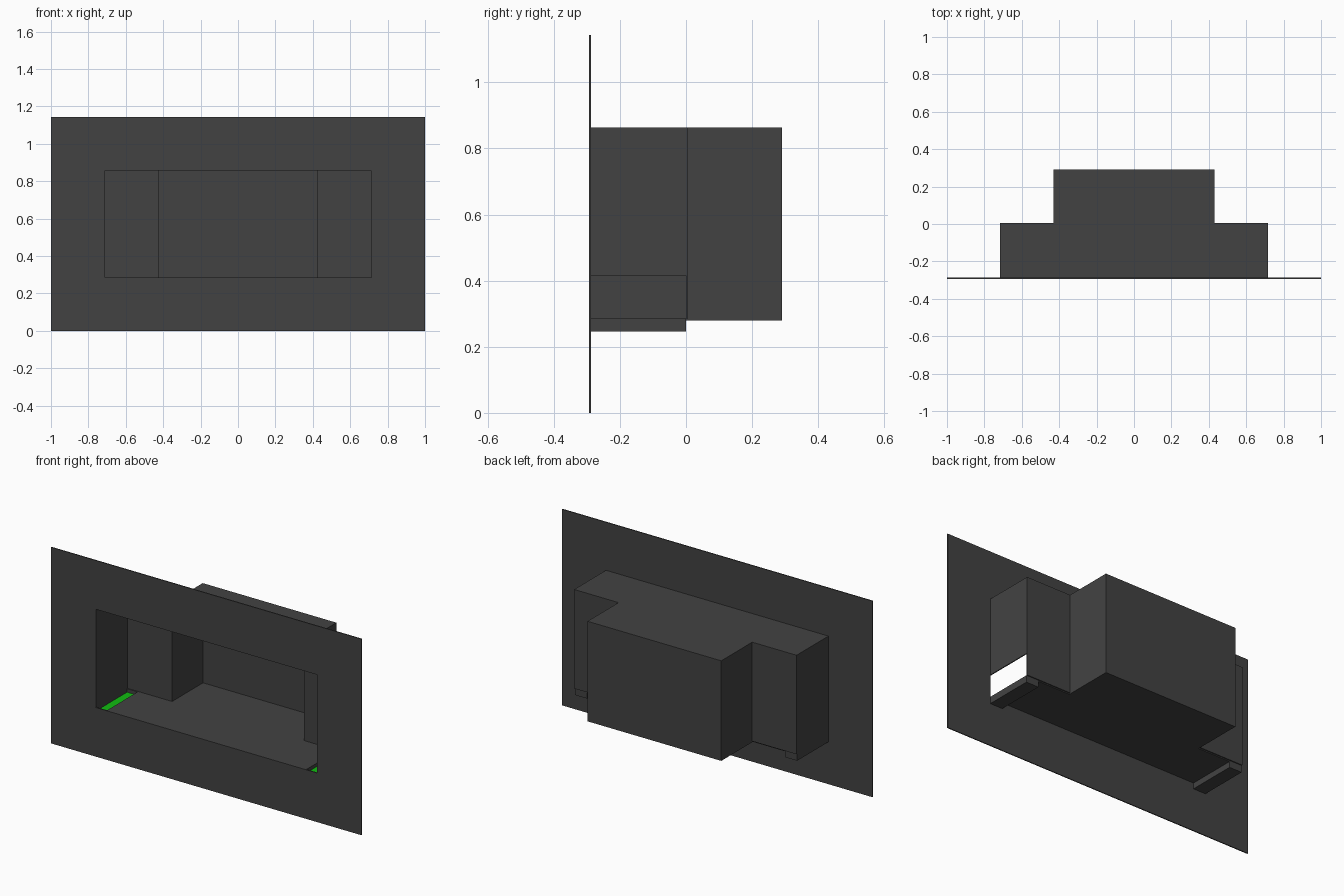
import bpy
import bmesh

cube = bpy.data.objects.get("Cube")
if cube:
    bpy.data.objects.remove(cube, do_unlink=True)

T = 0.006                       # sheet thickness
FRONT, MID, BACK = -0.29, 0.0, 0.291
WIDE, NARROW, SLOT = 0.717, 0.431, 0.643
LOW, HIGH = 0.286, 0.857        # inner floor and ceiling heights


def material(name, rgb):
    m = bpy.data.materials.new(name)
    m.use_nodes = True
    m.diffuse_color = (*rgb, 1)
    bsdf = m.node_tree.nodes["Principled BSDF"]
    bsdf.inputs["Base Color"].default_value = (*rgb, 1)
    bsdf.inputs["Roughness"].default_value = 0.8
    return m


GREY = material("dark grey", (0.055, 0.055, 0.055))
GREEN = material("bright green", (0.006, 0.5, 0.006))


def finish(name, bm, mat):
    bmesh.ops.recalc_face_normals(bm, faces=bm.faces)
    mesh = bpy.data.meshes.new(name)
    bm.to_mesh(mesh)
    bm.free()
    mesh.materials.append(mat)
    ob = bpy.data.objects.new(name, mesh)
    bpy.context.collection.objects.link(ob)
    return ob


def extrude_faces(bm, vec):
    res = bmesh.ops.extrude_face_region(bm, geom=bm.faces[:])
    verts = [g for g in res["geom"] if isinstance(g, bmesh.types.BMVert)]
    bmesh.ops.translate(bm, verts=verts, vec=vec)


def box(name, xs, ys, zs, mat=GREY):
    bm = bmesh.new()
    bmesh.ops.create_cube(bm, size=1)
    for v in bm.verts:
        v.co = [r[0] if c < 0 else r[1] for c, r in zip(v.co, (xs, ys, zs))]
    return finish(name, bm, mat)


def tee_sheet(name, half_front, z):
    """Horizontal T-shaped sheet: wide in front, narrow behind."""
    half = [(half_front, FRONT), (half_front, MID + T), (NARROW, MID + T), (NARROW, BACK)]
    if half_front < WIDE:
        half[1:3] = [(half_front, MID), (NARROW, MID)]
    outline = half + [(-x, y) for x, y in reversed(half)]
    bm = bmesh.new()
    bm.faces.new([bm.verts.new((x, y, z)) for x, y in outline])
    extrude_faces(bm, (0, 0, T))
    return finish(name, bm, GREY)


# Front plate with a rectangular opening
bm = bmesh.new()
xs, zs = (-1, -0.715, 0.715, 1), (0, LOW, 0.86, 1.143)
grid = [[bm.verts.new((x, FRONT - T / 2, z)) for x in xs] for z in zs]
for j in range(3):
    for i in range(3):
        if (i, j) != (1, 1):
            bm.faces.new((grid[j][i], grid[j][i + 1], grid[j + 1][i + 1], grid[j + 1][i]))
extrude_faces(bm, (0, T, 0))
finish("front_plate", bm, GREY)

# Recess floor, ceiling and rear wall
tee_sheet("recess_floor", SLOT, LOW - T)
tee_sheet("recess_ceiling", WIDE, HIGH)
box("rear_wall", (-NARROW, NARROW), (BACK - T, BACK), (LOW - T, HIGH))


def span(side, a, b):
    return sorted((side * a, side * b))


# Walls and trays on both sides; the +x outer wall stops above a low gap
for side, label in ((1, "left"), (-1, "right")):
    bottom = 0.415 if side > 0 else LOW
    box(label + "_outer_wall", span(side, WIDE - T, WIDE), (FRONT, MID + T), (bottom, HIGH))
    box(label + "_shoulder_wall", span(side, NARROW - T, WIDE), (MID, MID + T), (LOW, HIGH))
    box(label + "_inner_wall", span(side, NARROW - T, NARROW), (MID + T, BACK - T), (LOW, HIGH))
    # Tray hanging under the floor slot, with a lit green strip inside
    box(label + "_tray_base", span(side, SLOT, WIDE), (FRONT, MID), (0.246, 0.261))
    box(label + "_tray_inner_side", span(side, SLOT - T, SLOT), (FRONT, MID), (0.246, LOW - T))
    box(label + "_tray_outer_side", span(side, WIDE - T, WIDE), (FRONT, MID), (0.261, LOW))
    box(label + "_tray_end", span(side, SLOT, WIDE - T), (MID - T, MID), (0.261, LOW))
    box(label + "_green_strip", span(side, SLOT, WIDE - T), (FRONT + T, MID - T), (0.261, 0.266), GREEN)
